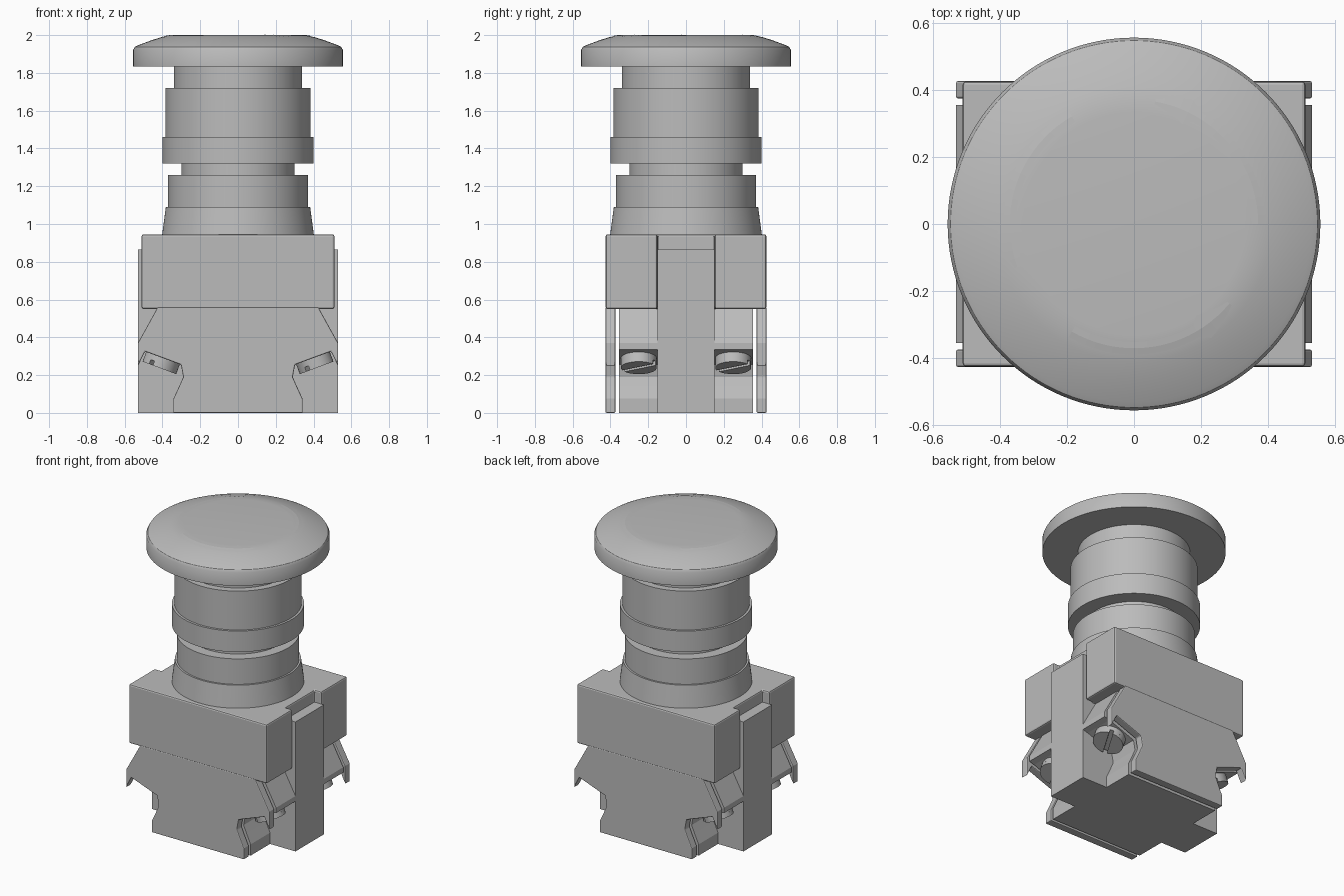
import bpy, bmesh, math
from mathutils import Matrix, Vector

cube = bpy.data.objects.get("Cube")
if cube:
    bpy.data.objects.remove(cube, do_unlink=True)

GREY = (0.5, 0.5, 0.5, 1.0)
grey = bpy.data.materials.new("plain_grey")
grey.use_nodes = True
grey.diffuse_color = GREY
grey.node_tree.nodes["Principled BSDF"].inputs["Base Color"].default_value = GREY


def finish(bm, name, bevel=0.0, smooth=False):
    bmesh.ops.recalc_face_normals(bm, faces=bm.faces)
    mesh = bpy.data.meshes.new(name)
    bm.to_mesh(mesh)
    bm.free()
    ob = bpy.data.objects.new(name, mesh)
    bpy.context.collection.objects.link(ob)
    mesh.materials.append(grey)
    if bevel:
        mod = ob.modifiers.new("edge_round", "BEVEL")
        mod.width, mod.segments, mod.limit_method = bevel, 2, "ANGLE"
    if smooth:
        bpy.ops.object.select_all(action="DESELECT")
        ob.select_set(True)
        bpy.context.view_layer.objects.active = ob
        bpy.ops.object.shade_smooth_by_angle(angle=math.radians(30))
    return ob


def add_prism(bm, points, low, high, frame=Matrix()):
    """Extrude a 2D outline along local z, then place it with frame."""
    face = bm.faces.new([bm.verts.new(frame @ Vector((u, v, low))) for u, v in points])
    new = bmesh.ops.extrude_face_region(bm, geom=[face])["geom"]
    shift = frame.to_3x3() @ Vector((0, 0, high - low))
    bmesh.ops.translate(bm, vec=shift, verts=[g for g in new if isinstance(g, bmesh.types.BMVert)])


def prism(name, points, low, high, frame=Matrix(), bevel=0.0):
    bm = bmesh.new()
    add_prism(bm, points, low, high, frame)
    return finish(bm, name, bevel)


def lathe(name, profile, steps=128):
    bm = bmesh.new()
    verts = [bm.verts.new((r, 0, z)) for r, z in profile]
    edges = [bm.edges.new(pair) for pair in zip(verts, verts[1:])]
    bmesh.ops.spin(bm, geom=verts + edges, cent=(0, 0, 0), axis=(0, 0, 1),
                   angle=math.tau, steps=steps, use_duplicate=False)
    bmesh.ops.remove_doubles(bm, verts=bm.verts, dist=0.0005)
    return finish(bm, name, smooth=True)


# Mushroom push head
head = [(0, 2.0), (0.33, 2.0), (0.37, 1.997), (0.41, 1.988), (0.46, 1.972), (0.53, 1.946),
        (0.546, 1.938), (0.555, 1.922), (0.555, 1.835), (0, 1.835)]
lathe("push_head", head)

# Stepped barrel below the head
lathe("barrel", [(0, 1.85), (0.34, 1.85), (0.34, 1.72), (0.385, 1.72), (0.385, 1.46),
                 (0.40, 1.46), (0.40, 1.32), (0.30, 1.32), (0.30, 1.26), (0.37, 1.26),
                 (0.37, 1.09), (0.382, 1.09), (0.402, 0.94), (0, 0.94)])


# Three thin curved arrows following the head surface
def head_height(r):
    for (r0, z0), (r1, z1) in zip(head, head[1:]):
        if r0 <= r <= r1:
            return z0 + (z1 - z0) * (r - r0) / (r1 - r0)


bm = bmesh.new()
for k in range(3):
    start, rows = k * math.tau / 3, []
    for i in range(21):
        t = i / 20
        half = 0.014 if t < 0.8 else 0.035 * (1.02 - t) / 0.22
        a = start + 1.4 * t
        rows.append([bm.verts.new((r * math.cos(a), r * math.sin(a), head_height(r) + 0.002))
                     for r in (0.365 - half, 0.37, 0.375 + half)])
    for p, q in zip(rows, rows[1:]):
        for j in range(2):
            bm.faces.new((p[j], p[j + 1], q[j + 1], q[j]))
finish(bm, "turn_arrows")

# Mounting box with a slot in each side
box_plan = [(0.51, 0.425), (0.51, 0.152), (0.46, 0.152)]
box_plan += [(x, -y) for x, y in reversed(box_plan)]
box_plan += [(-x, -y) for x, y in box_plan]
prism("mounting_box", box_plan, 0.55, 0.945, bevel=0.01)

# Central bar standing in the side slots
prism("central_bar", [(0.53, 0.15), (-0.53, 0.15), (-0.53, -0.15), (0.53, -0.15)], 0, 0.865)

# Contact body and outer plates share a winged outline
upright = Matrix.Rotation(math.radians(90), 4, "X")


def winged(tip):
    side = [(0.425, 0.56), (0.53, 0.37), (0.53, tip), (0.492, 0.325), (0.302, 0.255),
            (0.29, 0.19), (0.312, 0.14), (0.342, 0.075), (0.342, 0)]
    return side + [(-x, z) for x, z in reversed(side)]


prism("contact_body", winged(0.335), -0.355, 0.355, upright)
for side, y in (("front", 0.4), ("back", -0.4)):
    prism(side + "_plate", winged(0.248), y - 0.026, y + 0.026, upright, bevel=0.006)


# Slotted terminal screws under the wings
def half_disc(radius, gap):
    a = math.asin(gap / radius)
    return [(radius * math.cos(a + (math.pi - 2 * a) * i / 16),
             radius * math.sin(a + (math.pi - 2 * a) * i / 16)) for i in range(17)]


for side, sx in (("left", 1), ("right", -1)):
    for end, sy in (("front", -1), ("back", 1)):
        outward = Vector((0.35 * sx, 0, -0.937)).normalized()
        frame = (Matrix.Translation((0.397 * sx, 0.25 * sy, 0.29))
                 @ outward.to_track_quat("Z", "Y").to_matrix().to_4x4()
                 @ Matrix.Rotation(math.radians(30), 4, "Z"))
        bm = bmesh.new()
        bmesh.ops.create_cone(bm, cap_ends=True, segments=32, radius1=0.095, radius2=0.095,
                              depth=0.04, matrix=frame @ Matrix.Translation((0, 0, 0.01)))
        for turn in (0, math.pi):
            add_prism(bm, half_disc(0.095, 0.012), 0.03, 0.055,
                      frame @ Matrix.Rotation(turn, 4, "Z"))
        finish(bm, f"terminal_screw_{end}_{side}", smooth=True)
